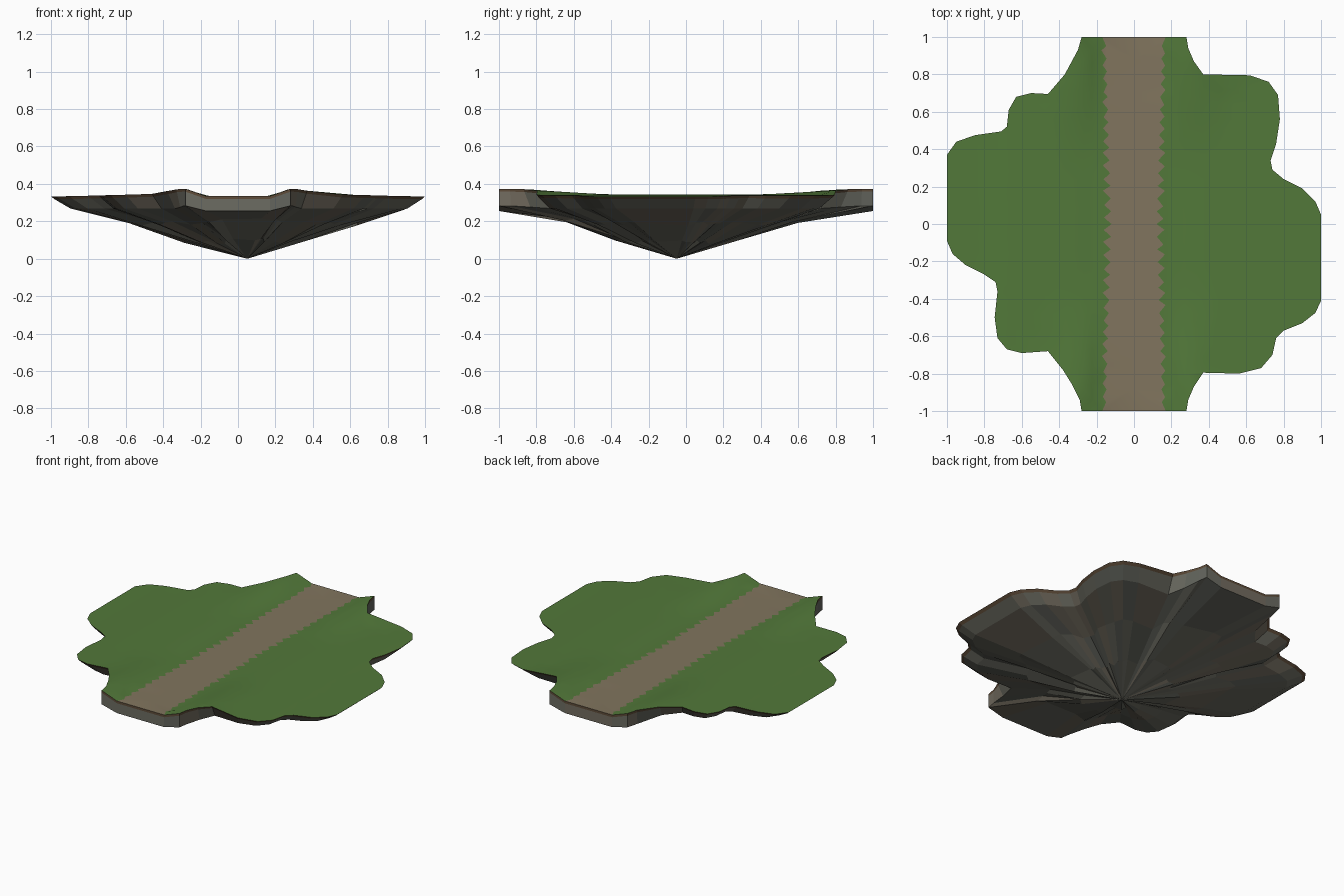
import bpy, bmesh, random
from mathutils import Vector
from mathutils.geometry import delaunay_2d_cdt

if "Cube" in bpy.data.objects:
    bpy.data.objects.remove(bpy.data.objects["Cube"])

random.seed(4)

# Island outline seen from above, counter-clockwise from the front road end
OUTLINE = [
    (-.28, -1), (-.17, -1), (.17, -1), (.28, -1), (.29, -.94), (.32, -.87), (.37, -.795),
    (.56, -.80), (.68, -.77), (.74, -.70), (.76, -.61), (.80, -.57), (.90, -.53),
    (.97, -.475), (1, -.41), (1, .05), (.97, .12), (.90, .19), (.80, .24), (.74, .29),
    (.73, .34), (.76, .43), (.78, .56), (.77, .69), (.72, .76), (.62, .795), (.37, .80),
    (.32, .87), (.29, .94), (.28, 1), (.17, 1), (-.17, 1), (-.28, 1), (-.30, .93),
    (-.37, .80), (-.46, .695), (-.55, .70), (-.63, .68), (-.67, .61), (-.68, .52),
    (-.71, .495), (-.85, .475), (-.95, .44), (-1, .37), (-1, -.09), (-.97, -.16),
    (-.90, -.22), (-.80, -.27), (-.74, -.31), (-.73, -.36), (-.745, -.50), (-.73, -.61),
    (-.68, -.67), (-.60, -.69), (-.46, -.68), (-.38, -.78), (-.33, -.86), (-.29, -.94)]
APEX = Vector((.05, -.05, 0))


def step(a, b, v):
    t = max(0, min(1, (v - a) / (b - a)))
    return t * t * (3 - 2 * t)


def height(x, y):
    """Flat road, gently raised lawn, banks growing beside the road ends."""
    ax = abs(x)
    lawn = .01 * step(.15, .4, ax) * (1 - step(.5, 1, ax))
    bank = .035 * step(.16, .28, ax) * (1 - step(.28, .52, ax)) * step(.3, .95, abs(y))
    return .333 + lawn + bank


def material(name, rgb):
    m = bpy.data.materials.new(name)
    m.diffuse_color = (*rgb, 1)
    m.use_nodes = True
    m.node_tree.nodes["Principled BSDF"].inputs["Base Color"].default_value = m.diffuse_color
    return m


def make_object(name, bm, mats):
    me = bpy.data.meshes.new(name)
    bm.to_mesh(me)
    bm.free()
    ob = bpy.data.objects.new(name, me)
    bpy.context.collection.objects.link(ob)
    for m in mats:
        me.materials.append(m)
    return ob


def bridge(bm, lower, upper, pick=lambda: 0):
    n = len(lower)
    for i in range(n):
        j = (i + 1) % n
        bm.faces.new((lower[i], lower[j], upper[j], upper[i])).material_index = pick()


grass = material("grass", (.085, .19, .042))
road = material("road", (.22, .178, .112))
soil = material("soil", (.11, .07, .04))
rocks = [material("rock_a", (.15, .15, .122)), material("rock_b", (.125, .13, .11)),
         material("rock_c", (.17, .15, .115))]

# Ground: triangulated outline with staggered columns giving the road a jagged edge
pts = [Vector(p) for p in OUTLINE]
for k in range(-14, 15):
    y = k * .068
    ay = abs(y)
    for s in (-1, 1):
        off = random.uniform(-.01, .01)
        pts.append(Vector((s * (.12 + .03 * ay), y)))
        pts.append(Vector((s * (.16 + .01 * ay + off * .5), y + .034 + off)))
for i in range(-10, 11):
    for j in range(-11, 12):
        x, y = i * .09, j * .08
        if abs(x) > .2 or i == 0:
            pts.append(Vector((x + random.uniform(-.01, .01), y)))
for s in (-1, 1):
    for j in range(-11, 12):
        pts.append(Vector((s * .225, j * .085)))
co, _, tris, *_ = delaunay_2d_cdt(pts, [], [list(range(len(OUTLINE)))], 1, 1e-5)
bm = bmesh.new()
vs = [bm.verts.new((p.x, p.y, height(p.x, p.y))) for p in co]
for t in tris:
    f = bm.faces.new([vs[i] for i in t])
    c = f.calc_center_median()
    f.material_index = int(abs(c.x) < .14 + .02 * abs(c.y))
    f.smooth = True
    f.normal_update()
    if f.normal.z < 0:
        f.normal_flip()
bmesh.ops.delete(bm, geom=[v for v in bm.verts if not v.link_faces], context='VERTS')
make_object("grass_and_road", bm, [grass, road])


# Rings of the underside, shrinking toward the lowest point
def ring_point(p, s, z):
    q = APEX.lerp(Vector((p[0], p[1], 0)), s)
    return (q.x, q.y, z)


def inset(p, amount):
    return 1 - amount * (1 - step(.78, .95, abs(p[1])))


# Thin soil rim under the grass
bm = bmesh.new()
top = [bm.verts.new((x, y, height(x, y))) for x, y in OUTLINE]
low = [bm.verts.new(ring_point(p, inset(p, .018), height(*p) - .015)) for p in OUTLINE]
bridge(bm, low, top)
make_object("soil_rim", bm, [soil])

# Faceted rock cliff and cone
bm = bmesh.new()
rings = [[bm.verts.new(ring_point(p, inset(p, .018), height(*p) - .015)) for p in OUTLINE]]
for s, z, jit in ((.9, .268, 0), (.6, .188, .012), (.3, .09, .01)):
    ring = []
    for p in OUTLINE:
        end = step(.78, .95, abs(p[1]))
        zz = z + random.uniform(-jit, jit)
        if s == .9:
            sc = inset(p, .1)
            zz += end * (.015 if abs(p[0]) > .2 else -.013)
        else:
            sc = s + random.uniform(-.02, .02) + .03 * end
            zz += .015 * end
        ring.append(bm.verts.new(ring_point(p, sc, zz)))
    rings.append(ring)
pick = lambda: random.choice((0, 0, 1, 2))
for upper, lower in zip(rings, rings[1:]):
    bridge(bm, lower, upper, pick)
tip = bm.verts.new(APEX)
for i, v in enumerate(rings[-1]):
    bm.faces.new((tip, rings[-1][(i + 1) % len(OUTLINE)], v)).material_index = pick()
make_object("rock_base", bm, rocks)
